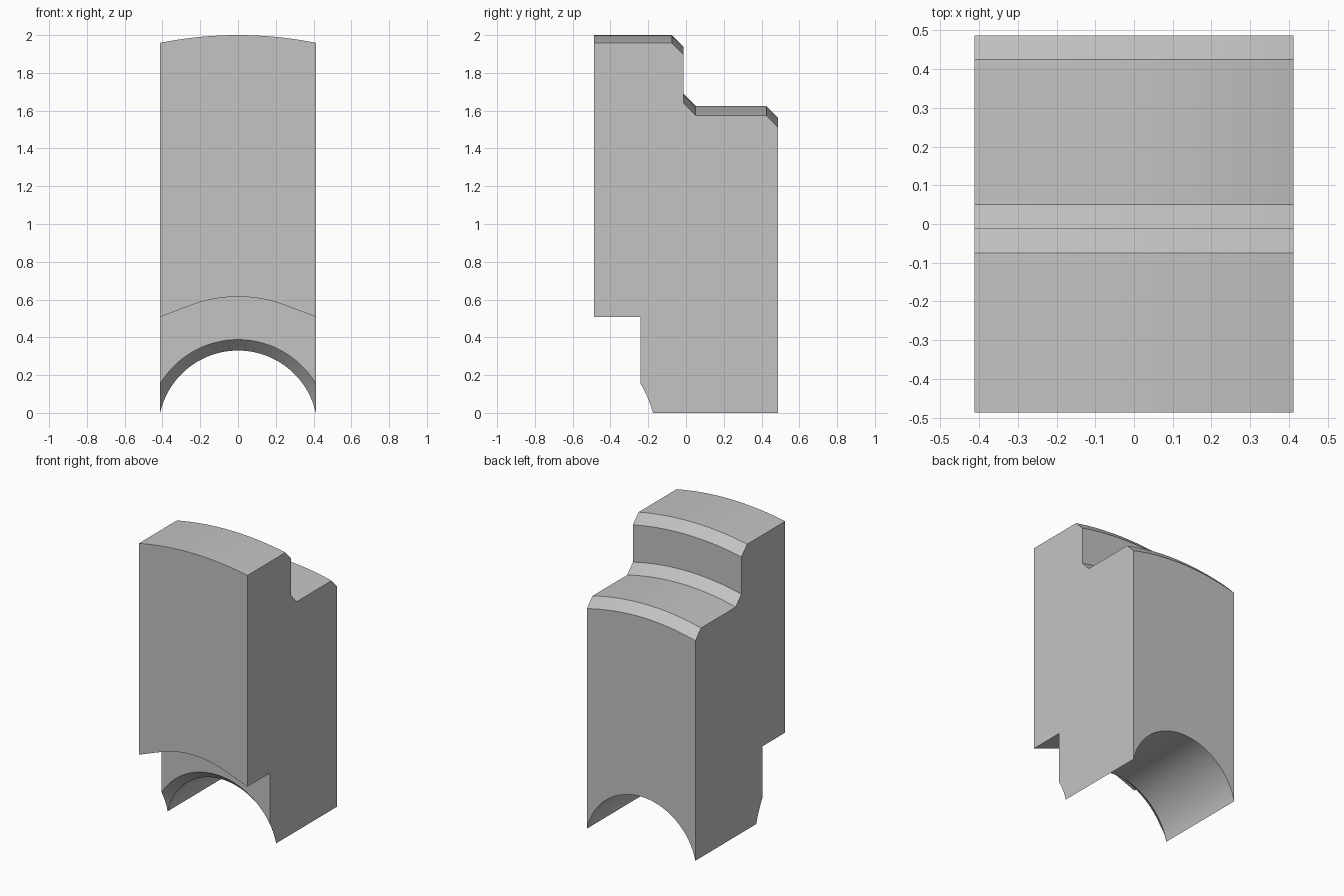
import bpy, bmesh, math

cube = bpy.data.objects.get("Cube")
if cube:
    bpy.data.objects.remove(cube, do_unlink=True)

HALF_WIDTH = 0.412
AXIS_Z = -0.092
BORE = math.hypot(HALF_WIDTH, AXIS_Z)
FRONT, BACK, STEP = -0.487, 0.487, -0.24
LEDGE, BLEND_X = 0.707, 0.25
COLUMNS = 64


def arc_z(radius, x):
    """Height of a circle about the bore axis."""
    return AXIS_Z + math.sqrt(max(radius * radius - x * x, 0))


def ledge_z(x):
    """Arched ledge that runs out along straight tangents."""
    x = abs(x)
    if x <= BLEND_X:
        return arc_z(LEDGE, x)
    start = arc_z(LEDGE, BLEND_X)
    return start - (x - BLEND_X) * BLEND_X / (start - AXIS_Z)


# Upper outline: two tiers with chamfered shoulders (depth, radius)
outline = [(FRONT, 2.092), (-0.075, 2.092), (-0.012, 2.03), (-0.012, 1.78),
           (0.05, 1.717), (0.425, 1.717), (BACK, 1.655)]
# Bore and its conical lead-in
outline.append((BACK, BORE))
cone_steps = 6
for i in range(cone_steps + 1):
    t = i / cone_steps
    outline.append((-0.175 + t * (STEP + 0.175), BORE + t * (0.48 - BORE)))

# Sweep the section across the width
bm = bmesh.new()
rings = []
max_angle = math.asin(HALF_WIDTH / BORE)
for i in range(COLUMNS + 1):
    x = BORE * math.sin(max_angle * (2 * i / COLUMNS - 1))
    section = [(y, arc_z(r, x)) for y, r in outline]
    section += [(STEP, ledge_z(x)), (FRONT, ledge_z(x))]
    rings.append([bm.verts.new((x, y, z)) for y, z in section])

for a, b in zip(rings, rings[1:]):
    for j in range(len(a)):
        k = (j + 1) % len(a)
        bm.faces.new((a[j], a[k], b[k], b[j]))
bm.faces.new(rings[0])
bm.faces.new(rings[-1][::-1])
bmesh.ops.recalc_face_normals(bm, faces=bm.faces)

mesh = bpy.data.meshes.new("stepped_jaw")
bm.to_mesh(mesh)
bm.free()
jaw = bpy.data.objects.new("stepped_jaw", mesh)
bpy.context.collection.objects.link(jaw)

# Plain grey finish
grey = bpy.data.materials.new("plain_grey")
grey.use_nodes = True
colour = (0.55, 0.55, 0.55, 1)
grey.diffuse_color = colour
grey.node_tree.nodes["Principled BSDF"].inputs["Base Color"].default_value = colour
mesh.materials.append(grey)

bpy.ops.object.select_all(action="DESELECT")
jaw.select_set(True)
bpy.context.view_layer.objects.active = jaw
bpy.ops.object.shade_smooth_by_angle(angle=math.radians(25))
